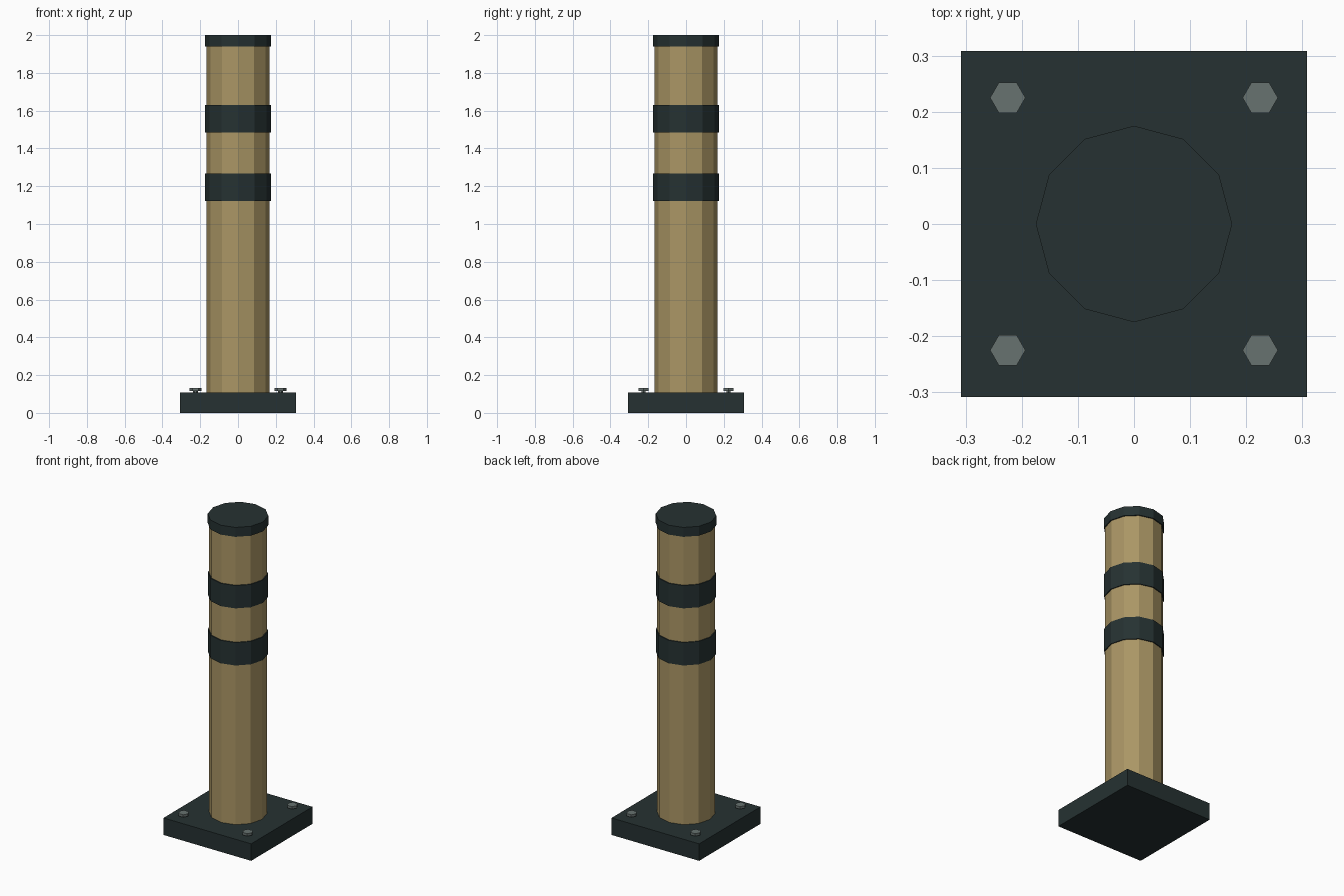
import bpy, bmesh, math
from mathutils import Matrix

if "Cube" in bpy.data.objects:
    bpy.data.objects.remove(bpy.data.objects["Cube"])


def material(name, rgb):
    m = bpy.data.materials.new(name)
    m.diffuse_color = (*rgb, 1.0)
    m.use_nodes = True
    m.node_tree.nodes["Principled BSDF"].inputs["Base Color"].default_value = m.diffuse_color
    return m


DARK = material("dark_iron", (0.0190, 0.0310, 0.0315))
TAN = material("tan_post", (0.405, 0.305, 0.130))
GREY = material("grey_bolt", (0.136, 0.168, 0.162))


def add_object(name, bm, mat):
    mesh = bpy.data.meshes.new(name)
    bm.to_mesh(mesh)
    bm.free()
    mesh.materials.append(mat)
    obj = bpy.data.objects.new(name, mesh)
    bpy.context.collection.objects.link(obj)
    return obj


def prism(bm, sides, radius, z0, z1, x=0.0, y=0.0):
    """Upright prism with a corner pointing along +x."""
    ring = [(x + radius * math.cos(math.tau * i / sides),
             y + radius * math.sin(math.tau * i / sides)) for i in range(sides)]
    low = [bm.verts.new((px, py, z0)) for px, py in ring]
    high = [bm.verts.new((px, py, z1)) for px, py in ring]
    bm.faces.new(low[::-1])
    bm.faces.new(high)
    for i in range(sides):
        j = (i + 1) % sides
        bm.faces.new((low[i], low[j], high[j], high[i]))


# Square base plate
bm = bmesh.new()
bmesh.ops.create_cube(bm, size=1.0, matrix=Matrix.Translation((0, 0, 0.054))
                      @ Matrix.Diagonal((0.616, 0.616, 0.108, 1)))
add_object("base_plate", bm, DARK)

# Twelve-sided post, its two bands and its cap
for name, radius, z0, z1, mat in (
        ("post", 0.168, 0.108, 1.94, TAN),
        ("lower_band", 0.174, 1.122, 1.268, DARK),
        ("upper_band", 0.174, 1.485, 1.63, DARK),
        ("cap", 0.175, 1.94, 2.0, DARK)):
    bm = bmesh.new()
    prism(bm, 12, radius, z0, z1)
    add_object(name, bm, mat)

# Hexagonal bolts, heads raised on thin shanks, one in each corner
for side, x in (("left", -0.225), ("right", 0.225)):
    for end, y in (("front", -0.225), ("back", 0.225)):
        bm = bmesh.new()
        prism(bm, 6, 0.0315, 0.117, 0.133, x, y)
        prism(bm, 6, 0.012, 0.108, 0.117, x, y)
        add_object(f"bolt_{end}_{side}", bm, GREY)
